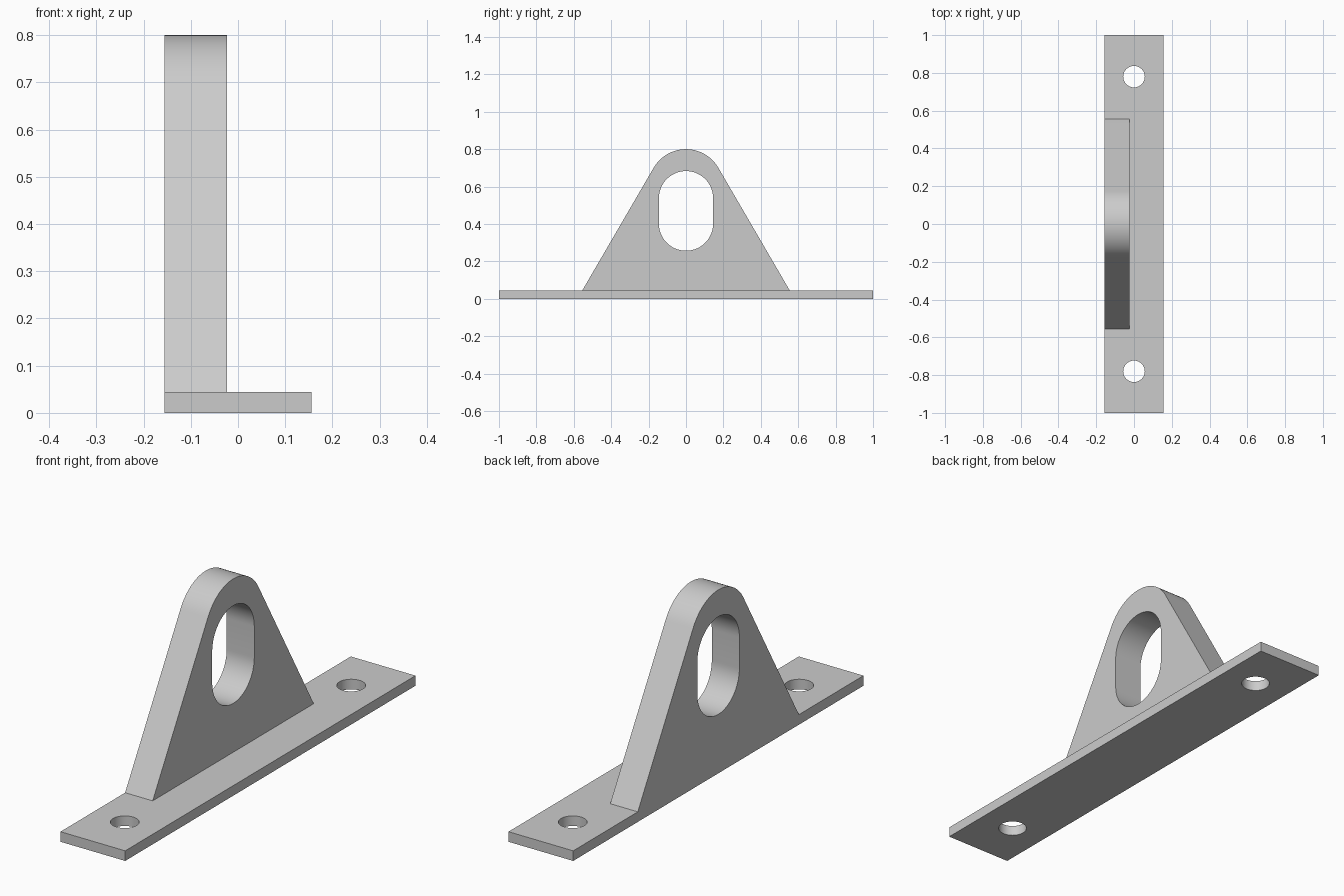
import bpy
import bmesh
from math import cos, sin, radians
from mathutils import Matrix, Vector

cube = bpy.data.objects.get("Cube")
if cube:
    bpy.data.objects.remove(cube, do_unlink=True)

GREY = (0.6, 0.6, 0.6, 1.0)
steel = bpy.data.materials.new("plain_grey")
steel.use_nodes = True
steel.diffuse_color = GREY
steel.node_tree.nodes["Principled BSDF"].inputs["Base Color"].default_value = GREY

HALF_WIDTH = 0.156
BASE_TOP = 0.044
LUG_THICKNESS = 0.133


def arc(cx, cy, r, start, end, steps):
    """Points along an arc, angles in degrees."""
    angles = [radians(start + (end - start) * i / steps) for i in range(steps + 1)]
    return [(cx + r * cos(a), cy + r * sin(a)) for a in angles]


def extruded_plate(name, loops, thickness, matrix):
    """Fill an outline with its holes, thicken it and place it."""
    bm = bmesh.new()
    for loop in loops:
        verts = [bm.verts.new((u, v, 0)) for u, v in loop]
        for a, b in zip(verts, verts[1:] + verts[:1]):
            bm.edges.new((a, b))
    bmesh.ops.triangle_fill(bm, use_beauty=True, edges=bm.edges[:], normal=(0, 0, 1))
    grown = bmesh.ops.extrude_face_region(bm, geom=bm.faces[:], use_keep_orig=True)
    moved = [g for g in grown["geom"] if isinstance(g, bmesh.types.BMVert)]
    bmesh.ops.translate(bm, verts=moved, vec=Vector((0, 0, thickness)))
    bm.transform(matrix)
    bmesh.ops.recalc_face_normals(bm, faces=bm.faces[:])
    mesh = bpy.data.meshes.new(name)
    bm.to_mesh(mesh)
    bm.free()
    mesh.materials.append(steel)
    obj = bpy.data.objects.new(name, mesh)
    bpy.context.collection.objects.link(obj)
    bpy.ops.object.select_all(action="DESELECT")
    obj.select_set(True)
    bpy.context.view_layer.objects.active = obj
    bpy.ops.object.shade_smooth_by_angle(angle=radians(25))
    return obj


# Base plate with two bolt holes
w = HALF_WIDTH
base_outline = [(-w, -1), (w, -1), (w, 1), (-w, 1)]
bolt_holes = [arc(0, y, 0.057, 0, 360, 48)[:-1] for y in (-0.78, 0.78)]
extruded_plate("base_plate", [base_outline] + bolt_holes, BASE_TOP, Matrix())

# Upright lug: sloping sides tangent to a round top, with an upright slot
lug_outline = [(-0.555, BASE_TOP), (0.555, BASE_TOP)] + arc(0, 0.6, 0.2, 30, 150, 40)
slot = arc(0, 0.538, 0.145, 0, 180, 32) + arc(0, 0.402, 0.145, 180, 360, 32)
# Profile u runs along y, v along z, thickness along x
upright = Matrix(((0, 0, 1, -w), (1, 0, 0, 0), (0, 1, 0, 0), (0, 0, 0, 1)))
extruded_plate("lug", [lug_outline, slot], LUG_THICKNESS, upright)
